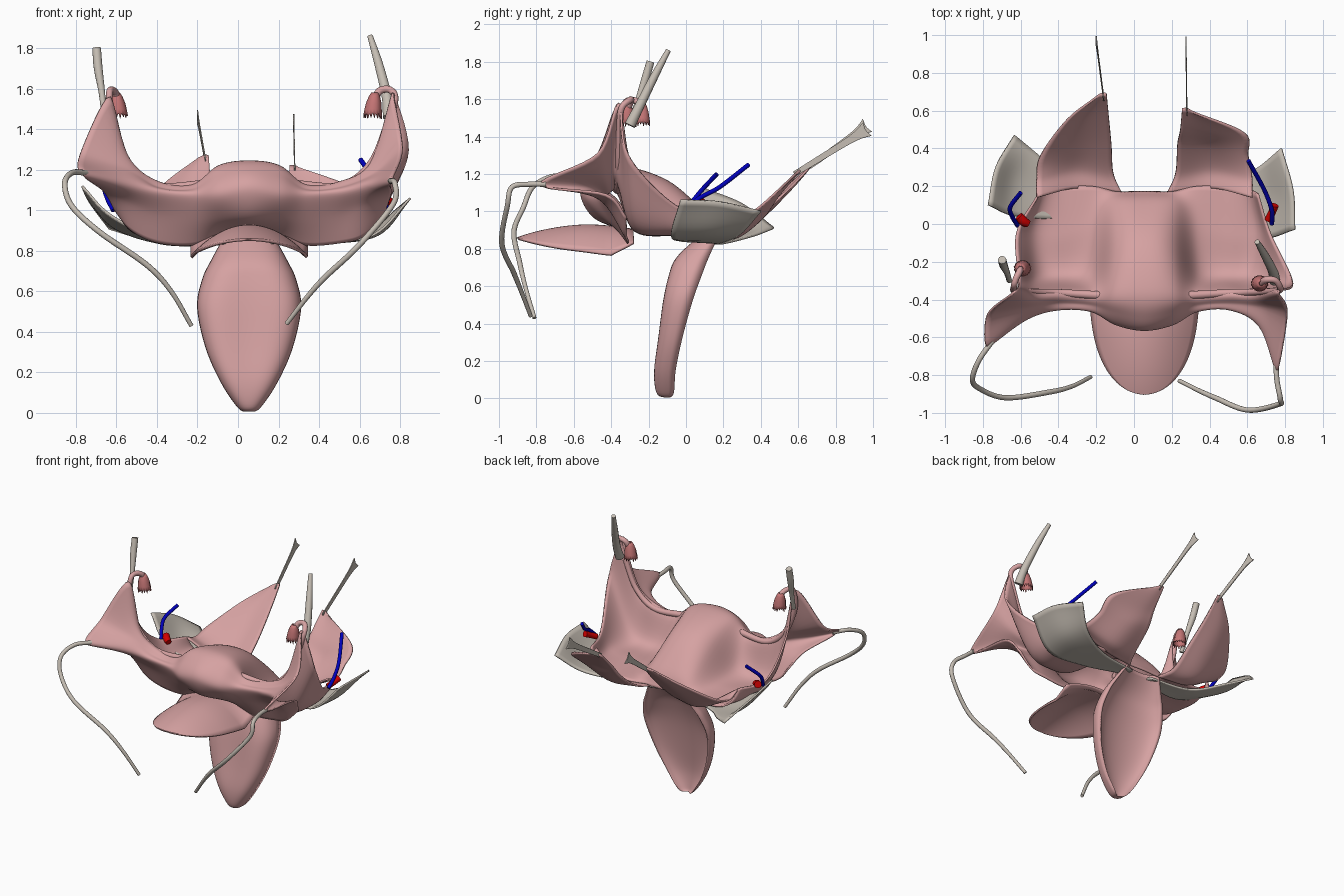
import bpy, bmesh, math, random
from mathutils import Vector as V

if "Cube" in bpy.data.objects:
    bpy.data.objects.remove(bpy.data.objects["Cube"])

random.seed(3)
CX = 0.055  # body midline


def mat(name, c):
    m = bpy.data.materials.new(name)
    m.diffuse_color = (*c, 1)
    m.use_nodes = True
    m.node_tree.nodes["Principled BSDF"].inputs["Base Color"].default_value = m.diffuse_color
    return m


PINK = mat("pink", (0.67, 0.36, 0.36))
ROSE = mat("rose", (0.56, 0.18, 0.18))
GREY = mat("grey", (0.56, 0.51, 0.45))
BLUE = mat("blue", (0.0, 0.0, 0.5))
RED = mat("red", (0.65, 0.0, 0.0))


def spline(pts, n):
    """Catmull-Rom resampling of a point list."""
    pts = [V(p) for p in pts]
    p = [2 * pts[0] - pts[1]] + pts + [2 * pts[-1] - pts[-2]]
    out = []
    for i in range(1, len(p) - 2):
        for k in range(n):
            t = k / n
            a, b, c, d = p[i - 1:i + 3]
            out.append(0.5 * (2 * b + (c - a) * t + (2 * a - 5 * b + 4 * c - d) * t * t
                              + (3 * b - a - 3 * c + d) * t ** 3))
    return out + [pts[-1]]


def finish(name, bm, m, thick=0):
    bmesh.ops.recalc_face_normals(bm, faces=bm.faces)
    me = bpy.data.meshes.new(name)
    bm.to_mesh(me)
    bm.free()
    me.materials.append(m)
    me.polygons.foreach_set("use_smooth", [True] * len(me.polygons))
    ob = bpy.data.objects.new(name, me)
    bpy.context.collection.objects.link(ob)
    if thick:
        s = ob.modifiers.new("thickness", "SOLIDIFY")
        s.thickness, s.offset = thick, 0
    return ob


def grid(name, rows, m, thick=0.012, close=False):
    bm = bmesh.new()
    g = [[bm.verts.new(p) for p in r] for r in rows]
    n = len(rows[0])
    for a, b in zip(g, g[1:]):
        for j in range(n if close else n - 1):
            k = (j + 1) % n
            bm.faces.new((a[j], a[k], b[k], b[j]))
    return finish(name, bm, m, thick)


def sheet(name, rows, m, n=7, thick=0.012):
    """Smooth sheet through rows of control points."""
    fine = [spline(r, n) for r in rows]
    cols = [spline(c, n) for c in zip(*fine)]
    return grid(name, cols, m, thick)


def tube(name, pts, radii, m, n=8):
    path = spline(pts, n)
    rad = [r.x for r in spline([(r, 0, 0) for r in radii], n)]
    cu = bpy.data.curves.new(name, "CURVE")
    cu.dimensions = "3D"
    cu.bevel_depth, cu.bevel_resolution, cu.use_fill_caps = 1, 4, True
    s = cu.splines.new("POLY")
    s.points.add(len(path) - 1)
    for q, p, r in zip(s.points, path, rad):
        q.co, q.radius = (*p, 1), r
    s.use_smooth = True
    cu.materials.append(m)
    ob = bpy.data.objects.new(name, cu)
    bpy.context.collection.objects.link(ob)


def mir(pts, s):
    return [(CX + s * x, y, z) for x, y, z in pts]


# Main peritoneal sheet: columns of (offset from midline, y/z profile front to back)
CORE = [
    (0.0, [(-.32, .9), (-.49, .97), (-.56, 1.1), (-.5, 1.19), (-.36, 1.24), (-.1, 1.16), (.1, .98), (.17, .85)]),
    (0.15, [(-.32, .88), (-.45, .97), (-.53, 1.08), (-.47, 1.17), (-.36, 1.215), (-.13, 1.12), (.09, .96), (.17, .85)]),
    (0.28, [(-.31, .83), (-.4, .96), (-.46, 1.07), (-.43, 1.1), (-.37, 1.11), (-.25, .93), (.0, .885), (.2, .86)]),
    (0.45, [(-.31, .84), (-.38, .98), (-.45, 1.085), (-.42, 1.11), (-.36, 1.125), (-.275, .9), (-.05, .875), (.2, .865)]),
]
LATERAL = {
    -1: [[(.58, -.32, .9), (.6, -.4, 1.04), (.62, -.5, 1.13), (.61, -.44, 1.2), (.59, -.37, 1.24), (.58, -.28, .97), (.58, -.05, .9), (.54, .18, .91)],
         [(.66, -.32, 1.0), (.72, -.42, 1.1), (.83, -.65, 1.185), (.83, -.48, 1.29), (.69, -.36, 1.56), (.665, -.29, 1.25), (.675, -.05, 1.03), (.57, .14, 1.0)]],
    1: [[(.56, -.32, .87), (.58, -.42, 1.03), (.61, -.54, 1.13), (.62, -.44, 1.18), (.6, -.37, 1.22), (.61, -.28, .96), (.6, -.05, .9), (.56, .18, .91)],
        [(.66, -.32, .97), (.7, -.43, 1.09), (.70, -.78, 1.145), (.755, -.47, 1.31), (.71, -.36, 1.58), (.785, -.31, 1.3), (.665, -.05, 1.03), (.6, .16, 1.0)]],
}


def half(s):
    cols = [[(CX + s * x, y, z) for y, z in prof] for x, prof in CORE]
    return cols + [mir(c, s) for c in LATERAL[s]]


sheet("peritoneal_sheet", half(-1)[:0:-1] + half(1), PINK, 8)

# Back wings, one each side, continuing the rear edge of the sheet
WING_END = {-1: ((.41, .55, 1.14), .69, 1.27), 1: ((.53, .48, 1.1), .61, 1.22)}
for s, (outer, ty, tz) in WING_END.items():
    rows = [[(.12, .165, .85), (.35, .19, .86), (.57, .14, .995)],
            [(.165, .27, .88), (.36, .29, .875), (.57, .24, .96)],
            [(.175, .42, 1.0), (.34, .41, .97), (.55, .36, 1.0)],
            [(.19, ty - .11, tz - .12), (.31, ty - .12, tz - .14), outer],
            [(.20, ty, tz), (.225, ty, tz), (.25, ty - .015, tz - .01)]]
    sheet("back_wing", [mir(r, s) for r in rows], PINK)

# Front tongue: arched leaf over the bladder, its rear corners rising to the sheet
rows = []
for i in range(25):
    t = math.sin(i / 24 * math.pi / 2)
    back = min(t / .2, 1)
    w = .285 * math.sqrt(max(1 - t ** 2.7, 0)) + .002
    zc = .9 + .03 * math.sin(min(t * 3, 1.5)) - .075 * t ** 3
    drop = .145 * (w / .28) ** 2 * (.45 + .55 * back)
    rows.append([(CX + w * u / 10, -.28 - .62 * t, zc - drop * (u / 10) ** 2) for u in range(-10, 11)])
grid("front_tongue", rows, PINK, .014)

# Lower canal: hollow shell open to the back; (z, half width, front y, rim y)
prof = [(.0, .015, -.11, -.09), (.03, .06, -.16, -.065), (.15, .14, -.185, -.055), (.32, .215, -.175, -.02),
        (.52, .257, -.155, .035), (.66, .232, -.12, .085), (.75, .19, -.07, .12), (.86, .13, .06, .17)]
lo = spline([p[:3] for p in prof], 6)
hi = spline([(p[3], 0, 0) for p in prof], 6)
rows = []
for a, b in zip(lo, hi):
    ring = []
    for k in range(25):
        t = math.pi * k / 24
        c, q = math.cos(t), math.sin(t)
        bulge = q ** .6 - .22 * q ** 6 * math.sin(math.pi * min(max(a.x / .86, 0), 1))
        ring.append((CX - a.y * c, b.x + (a.z - b.x) * bulge, max(a.x, .006)))
    # inner wall, in front of the rim
    for k in range(1, 24):
        t = math.pi * (1 - k / 24)
        c, q = math.cos(t), math.sin(t)
        ring.append((CX - a.y * .93 * c, b.x + (a.z - b.x) * .5 * q, max(a.x, .006)))
    rows.append(ring)
canal = grid("lower_canal", rows, PINK, 0, True)
bm = bmesh.new()
bm.from_mesh(canal.data)
bmesh.ops.holes_fill(bm, edges=[e for e in bm.edges if e.is_boundary])
bm.to_mesh(canal.data)
bm.free()

# Grey side sheets running from the neck outward
SIDE = {
    -1: [[(-.02, .07, .84), (-.02, .1, .84), (-.02, .14, .835)],
         [(-.33, .03, .84), (-.34, .12, .835), (-.32, .2, .83)],
         [(-.62, .04, .97), (-.6, .22, .91), (-.5, .36, .87)],
         [(-.77, .1, 1.12), (-.73, .3, 1.04), (-.635, .47, .91)]],
    1: [[(.13, .07, .84), (.13, .1, .84), (.13, .14, .835)],
        [(.42, -.03, .845), (.43, .08, .84), (.42, .19, .835)],
        [(.67, -.08, .88), (.69, .12, .88), (.64, .29, .88)],
        [(.85, -.03, 1.06), (.84, .18, 1.05), (.78, .4, 1.0)]],
}
for s in SIDE:
    sheet("side_ligament_sheet", SIDE[s], GREY)

# Flat ligaments reaching back from the wing tips, flared at the end
for x0, x1, y0, z0, y1, z1 in ((-.16, -.2, .66, 1.24, .97, 1.46), (.28, .275, .58, 1.2, .97, 1.44)):
    d = V((0, y1 - y0, z1 - z0)).normalized()
    nrm = V((0, -d.z, d.y))
    a, b = V((x0, y0, z0)), V((x1, y1, z1))
    ws = ((0, .014), (.3, .016), (.65, .018), (.85, .024), (1, .042))
    rows = [[a.lerp(b, t) - nrm * w, a.lerp(b, t) - d * (.01 if t == 1 else 0), a.lerp(b, t) + nrm * w] for t, w in ws]
    sheet("back_ligament", rows, GREY, 5, .006)

# Round ligaments looping forward and down
tube("round_ligament_left", [(-.75, -.62, 1.185), (-.82, -.72, 1.185), (-.855, -.82, 1.13), (-.82, -.87, 1.02),
     (-.68, -.92, .89), (-.45, -.89, .73), (-.33, -.86, .6), (-.23, -.81, .43)], [.014] * 6 + [.012, .011], GREY)
tube("round_ligament_right", [(.752, -.75, 1.145), (.757, -.83, 1.145), (.775, -.93, 1.13), (.765, -.955, 1.03),
     (.6, -.985, .83), (.43, -.92, .67), (.34, -.88, .57), (.24, -.83, .44)], [.014] * 6 + [.012, .011], GREY)

# Suspensory ligaments rising at the sides
tube("suspensory_ligament_left", [(-.66, -.30, 1.46), (-.672, -.26, 1.58), (-.69, -.22, 1.7), (-.698, -.19, 1.8)],
     [.014, .016, .022, .022], GREY)
tube("suspensory_ligament_right", [(.745, -.3, 1.46), (.735, -.25, 1.56), (.695, -.17, 1.72), (.652, -.095, 1.86)],
     [.03, .026, .022, .014], GREY)

# Uterine tubes along the upper ridge, arching over to a fringed end
FRINGE = {-1: (-.6, -.235, [(-.635, -.33, 1.57), (-.625, -.29, 1.595), (-.605, -.25, 1.58)]),
          1: (.675, -.315, [(.775, -.345, 1.55), (.75, -.3, 1.595), (.7, -.295, 1.59)])}
for s, (fx, fy, arc) in FRINGE.items():
    ridge = mir([(.2, -.38, 1.13), (.45, -.365, 1.12), (.6, -.36, 1.23), (.685, -.355, 1.43)], s)
    tube("uterine_tube", ridge + arc + [(fx, fy, 1.545)], [.022, .02, .018, .018, .017, .017, .018, .02], PINK)
    rings = []
    for z, r in ((1.58, .013), (1.56, .023), (1.53, .032), (1.5, .036), (1.48, .04)):
        rings.append([(fx - s * (1.58 - z) * .1 + r * math.cos(k * math.pi / 16) * (1 + .12 * (k % 2)),
                       fy + r * math.sin(k * math.pi / 16),
                       z - (random.uniform(.01, .03) if z < 1.49 and k % 2 else 0)) for k in range(32)])
    grid("tube_fringe", rings, ROSE, .006, True)

# Vessels
tube("vein_left", [(-.615, -.01, 1.0), (-.645, .04, 1.06), (-.655, .09, 1.12), (-.6, .165, 1.2)], [.012] * 4, BLUE)
tube("vein_right", [(.73, .0, 1.01), (.73, .07, 1.07), (.69, .18, 1.13), (.605, .335, 1.25)], [.012] * 4, BLUE)
tube("artery_left", [(-.56, .0, 1.0), (-.585, .015, 1.01), (-.61, .04, 1.02)], [.02, .025, .025], RED)
tube("artery_right", [(.71, .02, 1.01), (.73, .06, 1.03), (.745, .1, 1.05)], [.02, .02, .022], RED)
